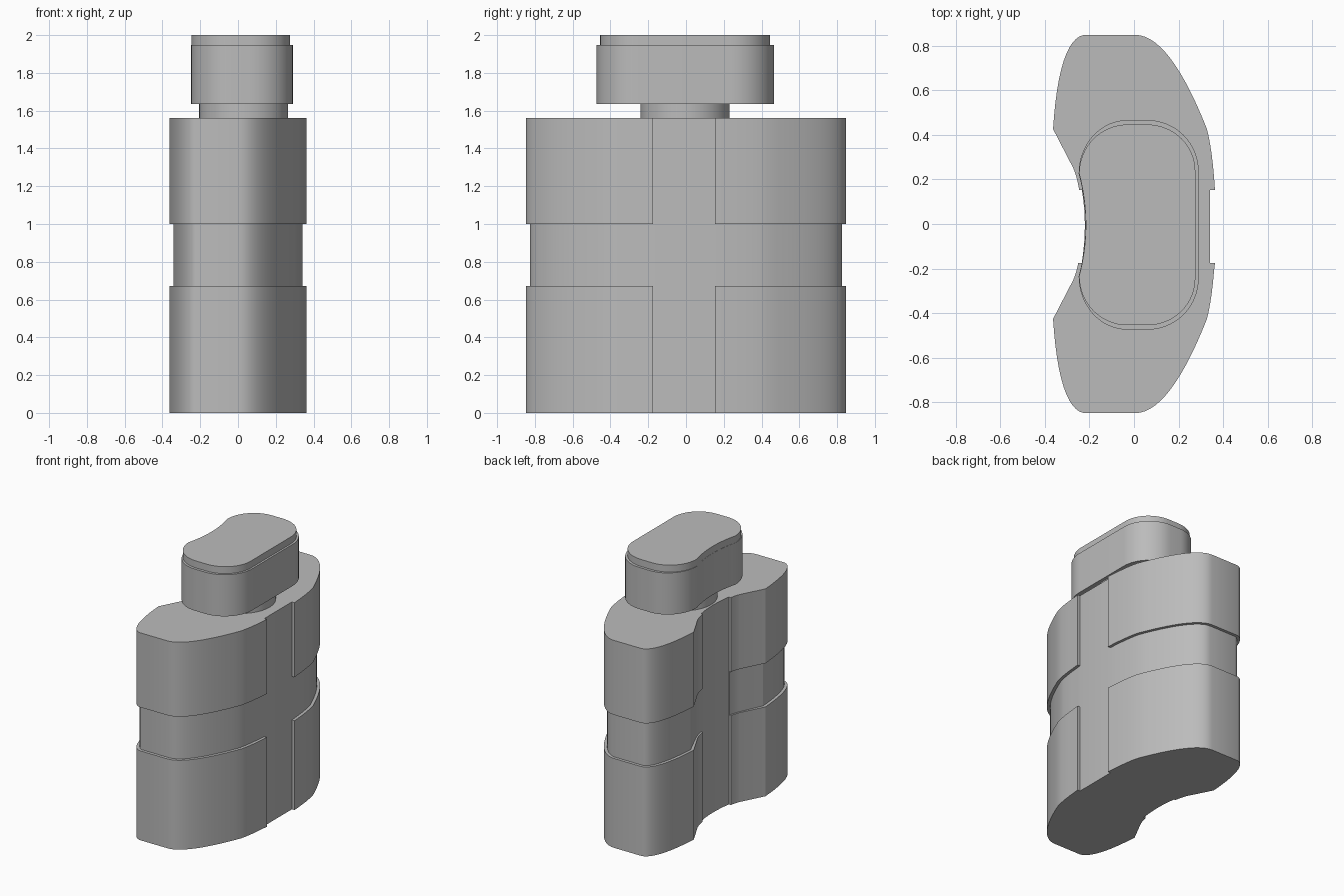
import bpy, bmesh, math
from mathutils import Vector

old = bpy.data.objects.get("Cube")
if old:
    bpy.data.objects.remove(old, do_unlink=True)

GREY = (0.5, 0.5, 0.5, 1)
mat = bpy.data.materials.new("plain grey")
mat.use_nodes = True
mat.diffuse_color = GREY
bsdf = next(n for n in mat.node_tree.nodes if n.type == 'BSDF_PRINCIPLED')
bsdf.inputs["Base Color"].default_value = GREY
bsdf.inputs["Roughness"].default_value = 0.6


def bezier(a, c, b, n=10):
    """Quadratic curve from a to b, pulled towards c."""
    a, b, c = Vector(a), Vector(b), Vector(c)
    return [a * (1 - t) ** 2 + c * 2 * t * (1 - t) + b * t * t
            for t in (i / n for i in range(n + 1))]


def arc(cx, cy, rx, ry, start, end, n=16):
    return [Vector((cx + rx * math.cos(a), cy + ry * math.sin(a)))
            for a in (math.radians(start + (end - start) * i / n) for i in range(n + 1))]


def tidy(points):
    out = []
    for p in points:
        if not out or (p - out[-1]).length > 1e-5:
            out.append(p)
    if (out[0] - out[-1]).length < 1e-5:
        out.pop()
    return out


def prism(name, points, z0, z1):
    """Closed outline raised from z0 to z1."""
    bm = bmesh.new()
    face = bm.faces.new([bm.verts.new((p.x, p.y, z0)) for p in tidy(points)])
    raised = bmesh.ops.extrude_face_region(bm, geom=[face], use_keep_orig=True)["geom"]
    bmesh.ops.translate(bm, vec=(0, 0, z1 - z0),
                        verts=[g for g in raised if isinstance(g, bmesh.types.BMVert)])
    bmesh.ops.recalc_face_normals(bm, faces=bm.faces)
    mesh = bpy.data.meshes.new(name)
    bm.to_mesh(mesh)
    bm.free()
    mesh.materials.append(mat)
    obj = bpy.data.objects.new(name, mesh)
    bpy.context.collection.objects.link(obj)
    bpy.ops.object.select_all(action='DESELECT')
    obj.select_set(True)
    bpy.context.view_layer.objects.active = obj
    bpy.ops.object.shade_smooth_by_angle(angle=math.radians(25))
    return obj


def inset(points):
    """Move an open outline inward; the hollow side moves less."""
    out = []
    for i, p in enumerate(points):
        before = (p - points[i - 1]).normalized() if i else None
        after = (points[i + 1] - p).normalized() if i < len(points) - 1 else None
        before, after = before or after, after or before
        n1, n2 = Vector((-before.y, before.x)), Vector((-after.y, after.x))
        normal = (n1 + n2) / (1 + n1.dot(n2))
        depth = 0.012 if p.x < -0.23 and p.y < 0.4 else 0.022
        out.append(p + normal * depth)
    for end in (0, -1):
        out[end].y = points[end].y
    return out


def mirrored(points, end_y):
    """Copy to the front half, ending at the front edge of the channel."""
    out = [Vector((p.x, -p.y)) for p in points]
    out[0].y = out[-1].y = end_y
    return out


# Half outline of the curved body, from the outer bulge round to the hollow
CHANNEL_BACK, CHANNEL_FRONT = 0.153, -0.175
outer = tidy(bezier((0.363, CHANNEL_BACK), (0.352, 0.33), (0.327, 0.426), 6)
             + bezier((0.327, 0.426), (0.16, 0.848), (0.005, 0.848), 14)
             + bezier((-0.225, 0.848), (-0.337, 0.825), (-0.363, 0.426), 12)
             + bezier((-0.272, 0.25), (-0.255, 0.21), (-0.246, CHANNEL_BACK), 5))
inner = inset(outer)
halves = {"back": (outer, inner),
          "front": (mirrored(outer, CHANNEL_FRONT), mirrored(inner, CHANNEL_FRONT))}

# Core, seen in the waist groove and the vertical channels
front_inner = halves["front"][1]
hollow = bezier(inner[-1], (-0.207, 0), front_inner[-1], 12)
prism("body_core", inner + hollow + front_inner[::-1], 0, 1.56)

# Raised shells around the core
for side, (out_line, in_line) in halves.items():
    for level, z0, z1 in (("lower", 0, 0.672), ("upper", 1.0, 1.56)):
        prism(f"{level}_{side}_shell", out_line + in_line[::-1], z0, z1)

# Neck
prism("neck", arc(0.03, -0.005, 0.236, 0.236, 0, 360, 48), 1.56, 1.635)


# Cap and its stepped top
def cap_outline(step):
    half = (arc(0.06, 0.24, 0.23 - step * 0.75, 0.23 - step, 0, 90)
            + arc(-0.03, 0.23, 0.218 - step * 0.1, 0.24 - step, 90, 180))
    front = [Vector((p.x, -p.y)) for p in half]
    dent = bezier(half[-1], (-0.186, 0), front[-1], 16)
    return [p - Vector((0, 0.004)) for p in half + dent + front[::-1]]


prism("cap", cap_outline(0), 1.635, 1.948)
prism("cap_top", cap_outline(0.02), 1.948, 2.0)
